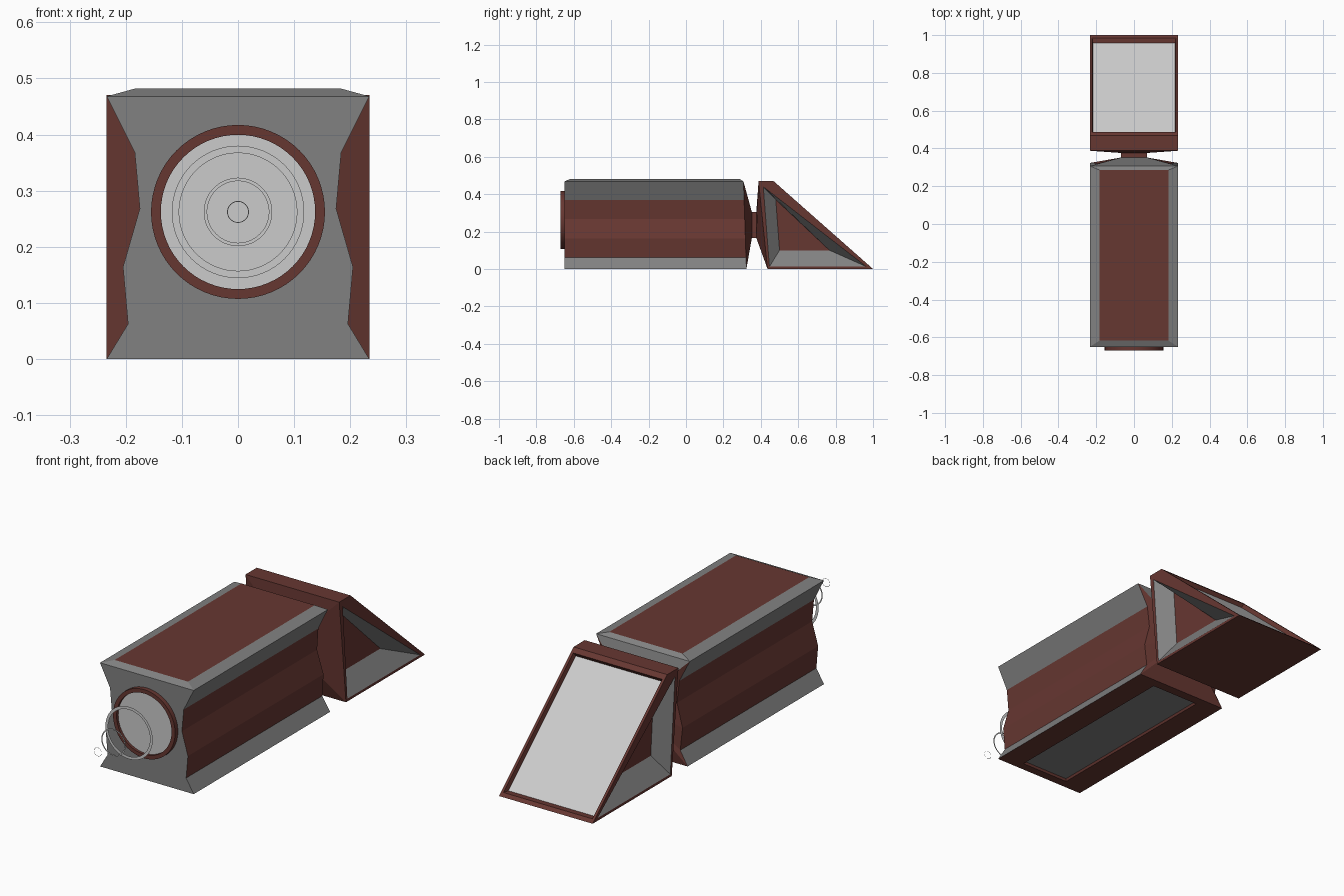
import bpy, bmesh, math

if "Cube" in bpy.data.objects:
    bpy.data.objects.remove(bpy.data.objects["Cube"])

def material(name, rgb):
    m = bpy.data.materials.new(name)
    m.diffuse_color = (*rgb, 1)
    m.use_nodes = True
    m.node_tree.nodes["Principled BSDF"].inputs["Base Color"].default_value = m.diffuse_color
    return m

RED = material("dark_red", (0.134, 0.038, 0.031))
GREY = material("dark_grey", (0.22, 0.22, 0.22))
LIGHT = material("light_grey", (0.75, 0.75, 0.75))
R, G, L = 0, 1, 2
W = 0.234                       # half width
NX, NZ0, NZ1 = 0.069, 0.166, 0.305   # neck half width and height range
CZ = 0.262                      # lens centre height


class Part:
    """Collects loops and coloured faces, then makes one object."""
    def __init__(self):
        self.bm = bmesh.new()

    def loop(self, pts):
        return [self.bm.verts.new(p) for p in pts]

    def face(self, verts, mat):
        self.bm.faces.new(verts).material_index = mat

    def bridge(self, a, b, mats):
        n = len(a)
        for i in range(n):
            m = mats[i] if isinstance(mats, list) else mats
            self.face([a[i], a[(i + 1) % n], b[(i + 1) % n], b[i]], m)

    def finish(self, name, recalc=True):
        if recalc:
            bmesh.ops.recalc_face_normals(self.bm, faces=self.bm.faces)
        me = bpy.data.meshes.new(name)
        self.bm.to_mesh(me)
        self.bm.free()
        for m in (RED, GREY, LIGHT):
            me.materials.append(m)
        ob = bpy.data.objects.new(name, me)
        bpy.context.collection.objects.link(ob)
        return ob


def rect(hx, y0, y1, z):
    return [(-hx, y0, z), (hx, y0, z), (hx, y1, z), (-hx, y1, z)]


# body: fluted section swept along y, tapering to the neck at the back
side = [(W, 0), (.196, .0625), (.205, .164), (.175, .268), (.184, .368), (W, .468)]
profile = side + [(-x, z) for x, z in reversed(side)]
p = Part()
front = p.loop([(x, -.65, z) for x, z in profile])
back = p.loop([(x, .323 - .034 * z, z) for x, z in profile])
neck = p.loop([(math.copysign(NX, x), .352, NZ0 + (NZ1 - NZ0) * z / .468) for x, z in profile])
flute = [G, R, R, R, G]
for i in range(12):
    if i not in (5, 11):        # top and bottom are built below
        p.face([front[i], front[(i + 1) % 12], back[(i + 1) % 12], back[i]], flute[i % 6])
p.face(front, G)
p.bridge(back, neck, [R] * 5 + [G] + [R] * 6)
p.face(neck, R)
# raised top panel with sloping grey edge
top = p.loop(rect(.183, -.618, .286, .482))
p.bridge([front[6], front[5], back[5], back[6]], top, G)
p.face(top, R)
# shallow recessed panel underneath
rim = p.loop(rect(.122, -.61, .28, 0))
floor = p.loop(rect(.117, -.605, .275, .01))
p.bridge([front[11], front[0], back[0], back[11]], rim, R)
p.bridge(rim, floor, R)
p.face(floor, G)
p.finish("body")

# neck block
p = Part()
a, b = [p.loop([(-NX, y, NZ0), (NX, y, NZ0), (NX, y, NZ1), (-NX, y, NZ1)]) for y in (.35, .38)]
p.bridge(a, b, R)
p.face(a, R)
p.face(b, R)
p.finish("neck")

# wedge at the back with triangular side recesses and a sloping panel
p = Part()
outline = [(.388, .47), (.468, .47), (1, 0), (.436, 0)]
outer_tri = [(.413, .44), (.965, .012), (.446, .012)]
inner_tri = [(.48, .37), (.767, .10), (.50, .10)]
ends = {}
for s in (-1, 1):
    o = p.loop([(s * W, y, z) for y, z in outline])
    t = p.loop([(s * W, y, z) for y, z in outer_tri])
    n = p.loop([(s * .174, y, z) for y, z in inner_tri])
    p.face([o[0], o[1], o[2], t[1], t[0]], R)
    p.face([o[2], o[3], t[2], t[1]], R)
    p.face([o[3], o[0], t[0], t[2]], R)
    p.bridge(t, n, G)
    p.face(n, R)
    ends[s] = o
l, r = ends[-1], ends[1]
p.face([l[0], r[0], r[1], l[1]], R)
p.face([l[2], r[2], r[3], l[3]], R)
slope = [l[1], r[1], r[2], l[2]]
for hx, y0, z0, y1, z1 in ((.222, .487, .453, .985, .0133), (.217, .476, .437, .957, .012)):
    ring = p.loop([(-hx, y0, z0), (hx, y0, z0), (hx, y1, z1), (-hx, y1, z1)])
    p.bridge(slope, ring, R)
    slope = ring
p.face(slope, L)
tip = p.loop([(-NX, .376, NZ1), (NX, .376, NZ1), (NX, .376, NZ0), (-NX, .376, NZ0)])
p.bridge([l[0], r[0], r[3], l[3]], tip, R)
p.face(tip, R)
p.finish("wedge")


def circle(rad, y, n=64):
    return [(rad * math.cos(2 * math.pi * i / n), y, CZ + rad * math.sin(2 * math.pi * i / n))
            for i in range(n)]


# lens collar and disc on the front
p = Part()
loops = [p.loop(circle(rad, y)) for rad, y in
         ((.155, -.648), (.155, -.67), (.1375, -.67), (.1375, -.658))]
for a, b in zip(loops, loops[1:]):
    p.bridge(a, b, R)
p.face(loops[-1], L)
lens = p.finish("lens")
lens.select_set(True)
bpy.context.view_layer.objects.active = lens
bpy.ops.object.shade_smooth_by_angle()

# flat floating rings shrinking towards the front
for i, (ro, ri, y) in enumerate(((.118, .105, -.777), (.061, .055, -.888), (.0195, .018, -1.0))):
    p = Part()
    p.bridge(p.loop(circle(ro, y)), p.loop(circle(ri, y)), L)
    p.finish(f"beam_ring_{i + 1}", recalc=False)
